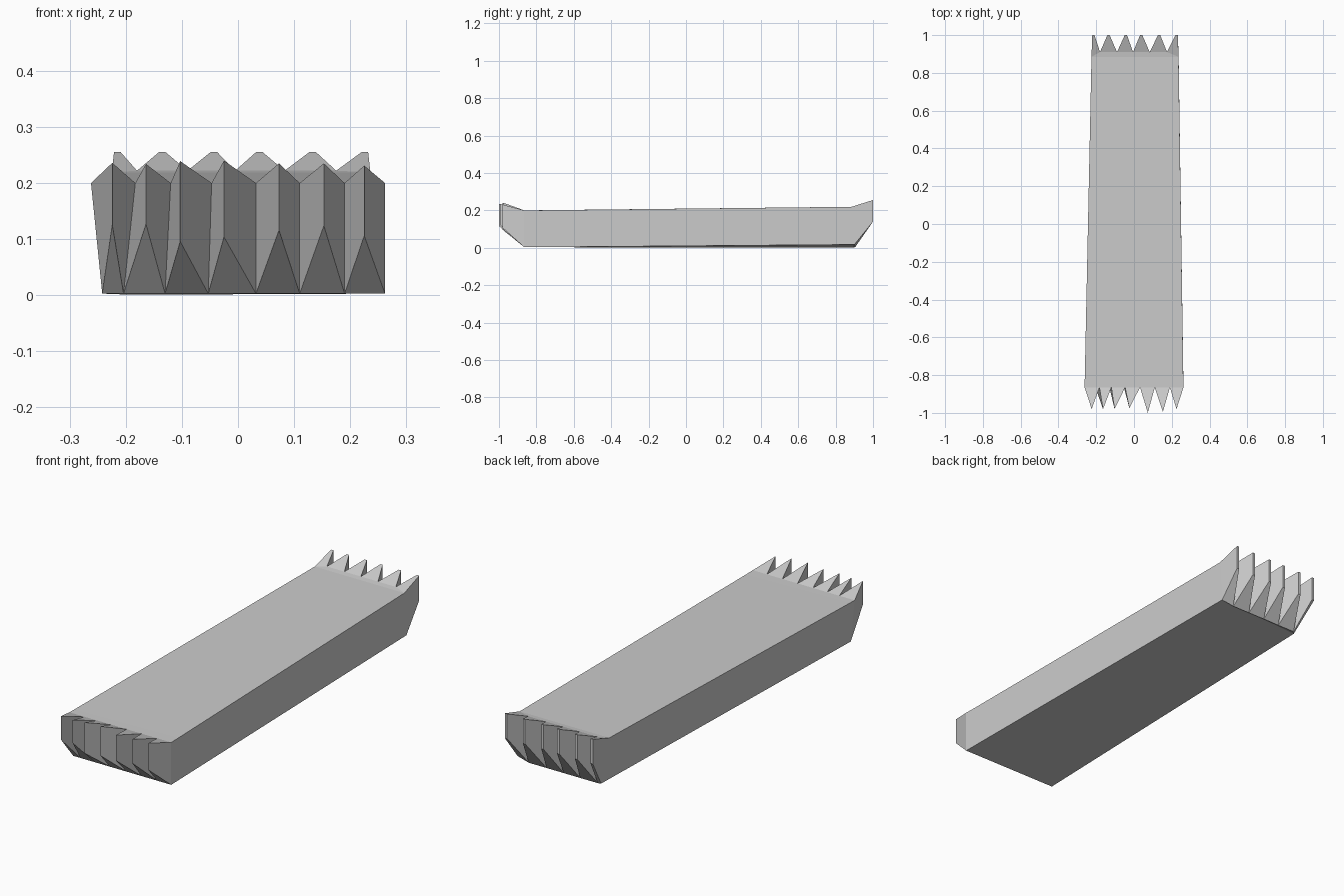
import bpy, bmesh

if "Cube" in bpy.data.objects:
    bpy.data.objects.remove(bpy.data.objects["Cube"])

stone = bpy.data.materials.new("plain grey")
stone.diffuse_color = (0.6, 0.6, 0.6, 1)
stone.use_nodes = True
stone.node_tree.nodes["Principled BSDF"].inputs["Base Color"].default_value = stone.diffuse_color

bm = bmesh.new()


def column(top, bottom):
    """Upright edge of the outline: a top and a bottom vertex."""
    return bm.verts.new(top), bm.verts.new(bottom)


def face(*verts):
    bm.faces.new(verts)


# Front end: notches (top x, bottom x) and pointed teeth (x, y, top z, bottom z)
front_notch = [column((t, -0.865, 0.2), (b, -0.865, 0.003)) for t, b in (
    (-0.262, -0.242), (-0.183, -0.204), (-0.12, -0.13), (-0.047, -0.053),
    (0.032, 0.032), (0.11, 0.11), (0.19, 0.19), (0.262, 0.262))]
front_tip = [column((x, y, t), (x, y, b)) for x, y, t, b in (
    (-0.224, -0.98, 0.236, 0.126), (-0.164, -0.98, 0.234, 0.127),
    (-0.103, -0.98, 0.239, 0.096), (-0.025, -0.975, 0.24, 0.104),
    (0.073, -1.0, 0.235, 0.116), (0.153, -0.995, 0.235, 0.124),
    (0.225, -0.98, 0.231, 0.106))]

# Back end: outer corners with notches between them, and narrow blunt teeth
back_notch = [column((-0.225, 0.885, 0.219), (-0.19, 0.895, 0.001))]
back_notch += [column((x, 0.91, 0.222), (x, 0.905, 0.004))
               for x in (-0.18, -0.09, -0.005, 0.083, 0.175)]
back_notch += [column((0.236, 0.885, 0.219), (0.236, 0.9, 0.017))]
back_tip = [[column((x + s, 1.0, 0.255), (x + s, 1.0, 0.14)) for s in (-0.006, 0.006)]
            for x in (-0.215, -0.135, -0.043, 0.038, 0.133, 0.226)]

# Front teeth: upper wedge, lower wedge and two flanks each
for a, tip, b in zip(front_notch, front_tip, front_notch[1:]):
    face(a[0], tip[0], b[0])
    face(a[1], b[1], tip[1])
    face(a[0], a[1], tip[1], tip[0])
    face(tip[0], tip[1], b[1], b[0])

# Back teeth: the same with a blunt end
for a, (l, r), b in zip(back_notch, back_tip, back_notch[1:]):
    face(a[0], b[0], r[0], l[0])
    face(a[1], l[1], r[1], b[1])
    for p, q in ((a, l), (l, r), (r, b)):
        face(p[0], q[0], q[1], p[1])

# Creases across the top where the ends begin to rise
fl, fr = bm.verts.new((-0.261, -0.832, 0.2)), bm.verts.new((0.261, -0.812, 0.2))
bl, br = back_notch[0][0], back_notch[-1][0]
face(fl, fr, br, bl)
face(fl, *[n[0] for n in front_notch], fr)
face(bl, br, *[n[0] for n in reversed(back_notch[1:-1])])

# Long sides
face(front_notch[0][0], fl, bl, back_notch[0][1], front_notch[0][1])
face(front_notch[-1][0], front_notch[-1][1], back_notch[-1][1], br, fr)

# Underside: a fan from the back left corner, closed along the back notches
fan = back_notch[0][1]
for a, b in zip(front_notch, front_notch[1:]):
    face(fan, b[1], a[1])
face(fan, back_notch[-1][1], front_notch[-1][1])
face(*[n[1] for n in back_notch])

bmesh.ops.recalc_face_normals(bm, faces=bm.faces[:])
mesh = bpy.data.meshes.new("splintered_plank")
bm.to_mesh(mesh)
bm.free()
mesh.materials.append(stone)
plank = bpy.data.objects.new("splintered_plank", mesh)
bpy.context.collection.objects.link(plank)
